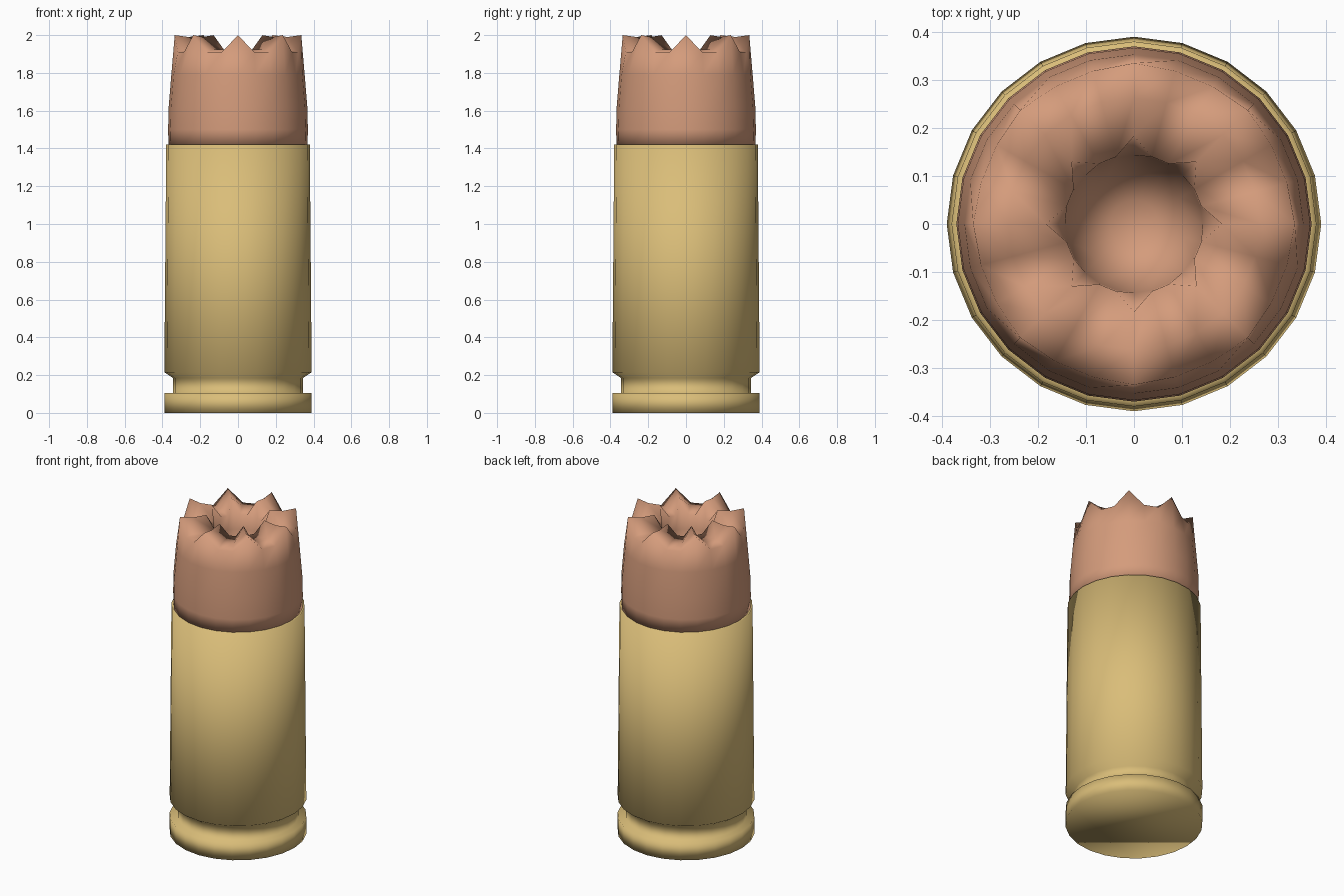
import bpy
import bmesh
from math import cos, sin, tau

SIDES = 24

cube = bpy.data.objects.get("Cube")
if cube:
    bpy.data.objects.remove(cube, do_unlink=True)


def material(name, rgb):
    mat = bpy.data.materials.new(name)
    mat.use_nodes = True
    mat.diffuse_color = (*rgb, 1)
    mat.node_tree.nodes["Principled BSDF"].inputs["Base Color"].default_value = (*rgb, 1)
    return mat


def lathe(name, profile, mat, peaks=None):
    """Spin (radius, height) pairs; peaks replaces a ring's point on every third spoke."""
    peaks = peaks or {}
    bm = bmesh.new()
    rings = []
    for level, point in enumerate(profile):
        ring = []
        for i in range(SIDES):
            r, z = peaks.get(level, point) if i % 3 == 0 else point
            a = tau * i / SIDES
            ring.append(bm.verts.new((r * cos(a), r * sin(a), z)))
        rings.append(ring)
    for low, high in zip(rings, rings[1:]):
        for i in range(SIDES):
            j = (i + 1) % SIDES
            bm.faces.new((low[i], low[j], high[j], high[i]))
    bm.faces.new(rings[0][::-1])
    bm.faces.new(rings[-1])
    for face in bm.faces:
        face.smooth = True
    mesh = bpy.data.meshes.new(name)
    bm.to_mesh(mesh)
    bm.free()
    mesh.materials.append(mat)
    obj = bpy.data.objects.new(name, mesh)
    bpy.context.collection.objects.link(obj)
    return obj


brass = material("brass", (0.70, 0.51, 0.19))
copper = material("copper", (0.66, 0.33, 0.20))

# Casing: base rim, extraction groove, slightly tapered wall, mouth lip
lathe("casing", [(0.39, 0), (0.39, 0.105), (0.345, 0.105), (0.345, 0.185),
                 (0.39, 0.215), (0.38, 1.42), (0.365, 1.42)], brass)

# Hollow tip: rounded wall, jagged crown with ridges on eight spokes, bowl inside
lathe("hollow_tip", [(0.368, 1.415), (0.37, 1.5), (0.367, 1.62), (0.353, 1.79),
                     (0.33, 1.91), (0.262, 1.925), (0.145, 1.92),
                     (0.143, 1.83), (0.11, 1.7), (0.05, 1.65)],
      copper, peaks={4: (0.335, 2.0), 5: (0.262, 1.99), 6: (0.183, 2.0)})
